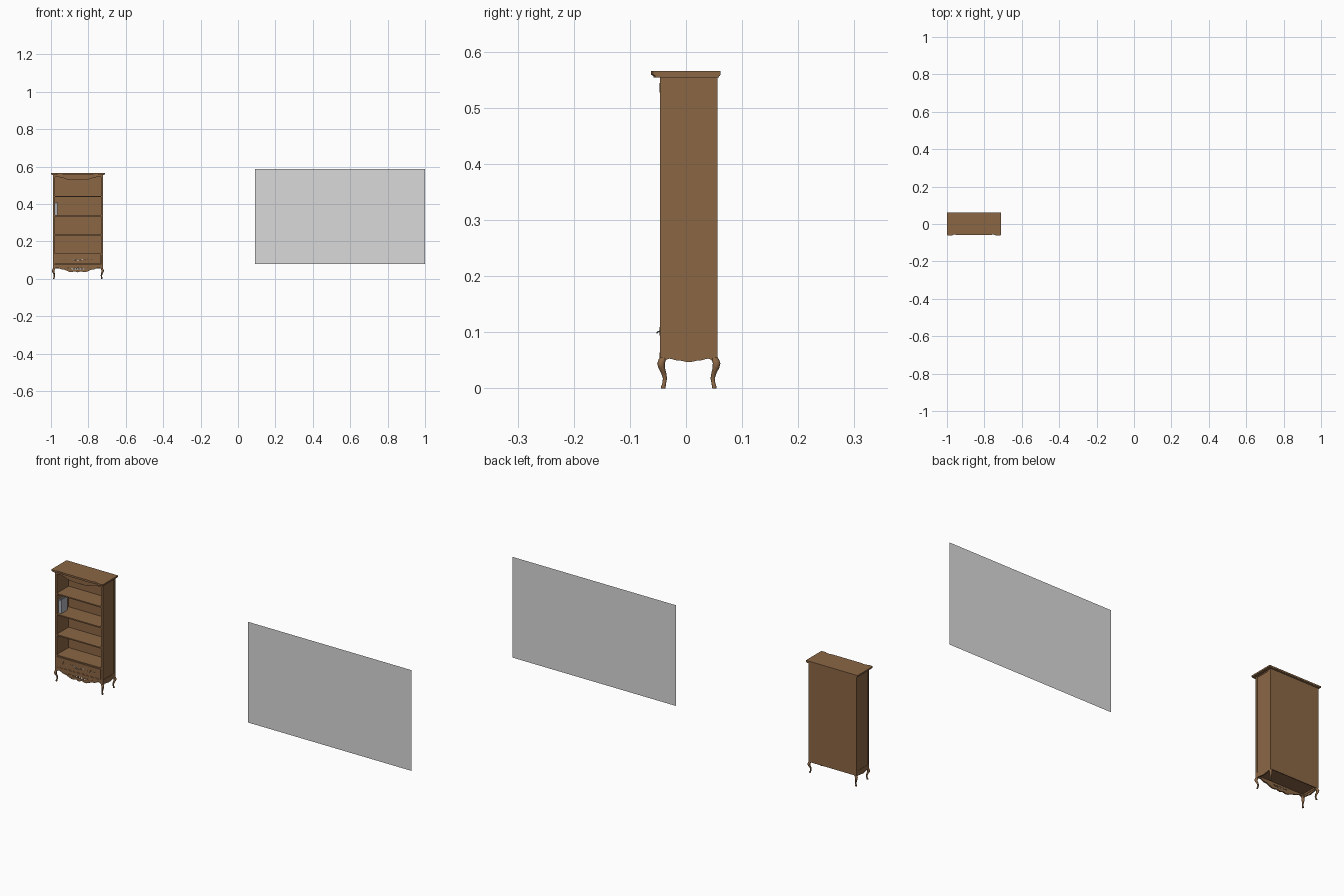
import bpy, bmesh, math
from mathutils import Vector

if "Cube" in bpy.data.objects:
    bpy.data.objects.remove(bpy.data.objects["Cube"])

CX = -0.856           # centre line of the bookcase
YF, YB = -0.046, 0.056  # front and back of the carcass
HW = 0.134            # half width of the carcass


def material(name, rgb):
    m = bpy.data.materials.new(name)
    m.diffuse_color = (*rgb, 1)
    m.use_nodes = True
    m.node_tree.nodes["Principled BSDF"].inputs["Base Color"].default_value = m.diffuse_color
    return m


WOOD = material("walnut_brown", (0.26, 0.135, 0.06))
METAL = material("pale_metal", (0.6, 0.58, 0.53))
BOOK = material("book_grey", (0.42, 0.45, 0.49))
PANEL = material("panel_grey", (0.7, 0.7, 0.7))


def add(name, data, mat):
    data.materials.append(mat)
    ob = bpy.data.objects.new(name, data)
    bpy.context.collection.objects.link(ob)
    return ob


def box(name, x0, x1, y0, y1, z0, z1, mat=WOOD):
    bm = bmesh.new()
    bmesh.ops.create_cube(bm, size=1)
    for v in bm.verts:
        v.co = ((x0 + x1) / 2 + v.co.x * (x1 - x0),
                (y0 + y1) / 2 + v.co.y * (y1 - y0),
                (z0 + z1) / 2 + v.co.z * (z1 - z0))
    me = bpy.data.meshes.new(name)
    bm.to_mesh(me)
    bm.free()
    return add(name, me, mat)


def to_mesh(ob):
    bpy.ops.object.select_all(action='DESELECT')
    ob.select_set(True)
    bpy.context.view_layer.objects.active = ob
    bpy.ops.object.convert(target='MESH')
    bpy.ops.object.shade_smooth_by_angle(angle=math.radians(40))


def add_spline(cu, pts, cyclic):
    sp = cu.splines.new('POLY')
    sp.points.add(len(pts) - 1)
    for p, q in zip(sp.points, pts):
        p.co = (q[0], q[1], q[2] if len(q) > 2 else 0, 1)
    sp.use_cyclic_u = cyclic


def plate(name, loops, thick, loc, rot=(0, 0, 0)):
    """Flat cut board: first loop is the outline, the others are holes."""
    cu = bpy.data.curves.new(name, 'CURVE')
    cu.dimensions = '2D'
    cu.fill_mode = 'BOTH'
    cu.extrude = thick / 2
    for lp in loops:
        add_spline(cu, lp, True)
    ob = add(name, cu, WOOD)
    ob.location, ob.rotation_euler = loc, rot
    to_mesh(ob)


def wire(name, paths, radius, mat=WOOD):
    cu = bpy.data.curves.new(name, 'CURVE')
    cu.dimensions = '3D'
    cu.bevel_depth = radius
    cu.bevel_resolution = 1
    cu.use_fill_caps = True
    for p in paths:
        add_spline(cu, p, False)
    to_mesh(add(name, cu, mat))


def wave(keys, t):
    """Smooth interpolation through (t, value) keys."""
    for (a, va), (b, vb) in zip(keys, keys[1:]):
        if t <= b:
            k = (t - a) / (b - a)
            return va + (vb - va) * (1 - math.cos(math.pi * k)) / 2
    return keys[-1][1]


def edge(keys, half, n=64):
    """Symmetric shaped edge, left to right."""
    return [(half * s, wave(keys, abs(s))) for s in (-1 + 2 * i / n for i in range(n + 1))]


UPRIGHT = (math.pi / 2, 0, 0)

# carcass: back, bottom, top, inset sides and corner posts
box("back_panel", CX - HW, CX + HW, 0.052, YB, 0.055, 0.555)
box("bottom_panel", CX - HW + 0.003, CX + HW - 0.003, YF + 0.004, YB - 0.002, 0.066, 0.072)
box("top_panel", CX - HW, CX + HW, YF, YB, 0.549, 0.555)
for s, side in ((-1, "left"), (1, "right")):
    def sx(a, b):
        return sorted((CX + s * a, CX + s * b))
    box(side + "_side_panel", *sx(HW - 0.008, HW - 0.0015), YF + 0.002, YB - 0.002, 0.06, 0.553)
    box(side + "_front_post", *sx(HW - 0.011, HW), YF, -0.035, 0.055, 0.553)
    box(side + "_back_post", *sx(HW - 0.009, HW), 0.043, YB, 0.055, 0.553)
    box(side + "_lower_rail", *sx(HW - 0.008, HW), -0.036, 0.044, 0.058, 0.076)
    # shaped side apron
    lower = edge([(0, 0.047), (0.45, 0.050), (0.75, 0.053), (1, 0.048)], 0.046, 32)
    plate(side + "_side_apron", [lower + [(0.046, 0.062), (-0.046, 0.062)]], 0.006,
          (CX + s * (HW - 0.003), 0.005, 0), (math.pi / 2, 0, math.pi / 2))

# shelves
for i, z in enumerate((0.444, 0.340, 0.237, 0.134)):
    box(f"shelf_{i + 1}", CX - HW + 0.007, CX + HW - 0.007, YF + 0.002, 0.053, z - 0.006, z)

# drawer with a raised front
box("drawer_rail", CX - HW + 0.01, CX + HW - 0.01, YF + 0.001, -0.036, 0.072, 0.077)
box("drawer_front", CX - HW + 0.012, CX + HW - 0.012, YF, -0.038, 0.078, 0.127)

# cornice in stepped serpentine layers
for name, z0, z1, inset in (("cornice_top", 0.5585, 0.566, 0),
                            ("cornice_bead", 0.5565, 0.5585, 0.0025),
                            ("cornice_cove", 0.554, 0.5565, 0.005)):
    keys = [(0, -0.060), (0.5, -0.060), (0.74, -0.057), (0.84, -0.0625), (0.95, -0.0625), (1, -0.059)]
    half = 0.144 - inset
    front = [(x, y + inset) for x, y in edge(keys, half)]
    plate(name, [front + [(half, 0.0615 - inset / 2), (-half, 0.0615 - inset / 2)]],
          z1 - z0, (CX, 0, (z0 + z1) / 2))

# curved valance over the shelves, with a bead along its edge
vk = [(0, 0.527), (0.3, 0.528), (0.8, 0.543), (1, 0.543)]
vl = edge(vk, HW - 0.009)
plate("valance", [vl + [(HW - 0.009, 0.552), (-HW + 0.009, 0.552)]], 0.006,
      (CX, YF + 0.003, 0), UPRIGHT)
wire("valance_bead", [[(CX + x, YF, z + 0.001) for x, z in vl]], 0.001)

# scalloped front apron with pierced fretwork
ak = [(0, 0.035), (0.12, 0.040), (0.27, 0.036), (0.62, 0.050), (0.85, 0.060), (1, 0.050)]
al = edge(ak, HW - 0.002)


def oval(x, z, rx, rz, tilt):
    pts = []
    for i in range(14):
        a = math.tau * i / 14
        u, w = rx * math.cos(a), rz * math.sin(a)
        pts.append((x + u * math.cos(tilt) - w * math.sin(tilt),
                    z + u * math.sin(tilt) + w * math.cos(tilt)))
    return pts


holes = [oval(0, 0.054, 0.004, 0.006, 0)]
for s in (-1, 1):
    holes += [oval(s * 0.014, 0.053, 0.006, 0.0035, s * 0.5),
              oval(s * 0.030, 0.052, 0.007, 0.003, s * 0.3)]
plate("front_apron", [al + [(HW - 0.002, 0.074), (-HW + 0.002, 0.074)]] + holes, 0.006,
      (CX, YF + 0.003, 0), UPRIGHT)
wire("apron_bead", [[(CX + x, YF, z + 0.001) for x, z in al]], 0.0014)


# carved scrolls on apron and drawer
def scroll(x, z, r, s, turns=1.4, flip=1):
    pts = []
    for i in range(25):
        k = i / 24
        a = turns * math.tau * k
        q = r * (1 - 0.8 * k)
        pts.append((CX + s * (x - q * math.cos(a)), YF, z + flip * q * math.sin(a)))
    return pts


carving = []
for s in (-1, 1):
    carving += [scroll(0.052, 0.056, 0.007, s), scroll(0.072, 0.061, 0.005, s, 1.4, -1)]
    for x, f in ((0.045, 1), (0.066, -1), (0.087, 1)):
        carving.append(scroll(x, 0.102, 0.009, s, 1.2, f))
wire("carved_scrolls", carving, 0.0009)

# bail handle on the drawer
bail = [(CX + 0.022 * t, YF - 0.0055 * math.sqrt(max(0, 1 - t ** 4)), 0.102 - 0.003 * (1 - t * t))
        for t in (-1 + i / 8 for i in range(17))]
wire("drawer_handle", [bail], 0.0013, METAL)
for s in (-1, 1):
    box("handle_plate", CX + s * 0.022 - 0.004, CX + s * 0.022 + 0.004, YF - 0.0012, YF, 0.0995, 0.1055, METAL)

# cabriole legs: (height, outward offset from carcass corner, radius)
LEG = [(0.0, -0.0055, 0.0036), (0.003, -0.0055, 0.0042), (0.008, -0.007, 0.0034), (0.018, -0.0085, 0.0037),
       (0.028, -0.006, 0.0047), (0.037, -0.0025, 0.006), (0.045, -0.0015, 0.0068),
       (0.052, -0.004, 0.0066), (0.060, -0.0085, 0.005)]
for sx_, sy, name in ((-1, -1, "front_left_leg"), (1, -1, "front_right_leg"),
                      (-1, 1, "back_left_leg"), (1, 1, "back_right_leg")):
    bm = bmesh.new()
    rings = []
    corner = Vector((CX + sx_ * HW, YF if sy < 0 else YB, 0))
    for z, o, r in LEG:
        rings.append([bm.verts.new(corner + Vector((sx_ * o + r * math.cos(math.tau * i / 12),
                                                    sy * o + r * math.sin(math.tau * i / 12), z)))
                      for i in range(12)])
    for a, b in zip(rings, rings[1:]):
        for i in range(12):
            j = (i + 1) % 12
            bm.faces.new((a[i], a[j], b[j], b[i]))
    bm.faces.new(rings[0][::-1])
    bm.faces.new(rings[-1])
    me = bpy.data.meshes.new(name)
    bm.to_mesh(me)
    bm.free()
    to_mesh(add(name, me, WOOD))

# books on the second shelf
for i, h in enumerate((0.068, 0.064, 0.070)):
    x = -0.9815 + i * 0.0056
    box(f"book_{i + 1}", x, x + 0.005, -0.03, 0.02, 0.340, 0.340 + h, BOOK)

# thin free-standing panel beside the bookcase
me = bpy.data.meshes.new("flat_panel")
me.from_pydata([(0.09, -0.047, 0.08), (1, -0.047, 0.08), (1, -0.047, 0.588), (0.09, -0.047, 0.588)],
               [], [(0, 1, 2, 3)])
add("flat_panel", me, PANEL)
